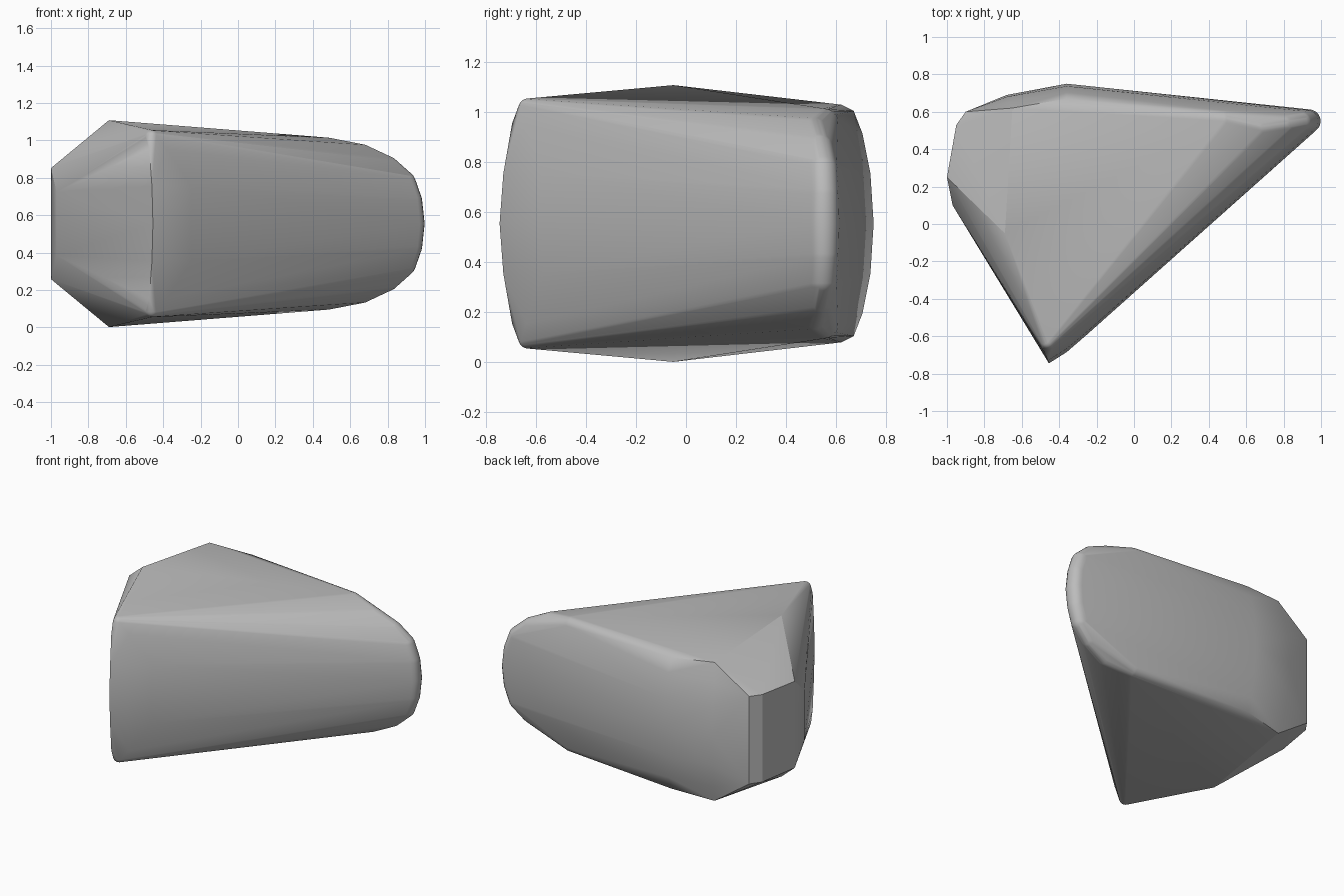
import bpy, bmesh, math
from mathutils import Vector

cube = bpy.data.objects.get("Cube")
if cube:
    bpy.data.objects.remove(cube, do_unlink=True)

MID = 0.555  # height of the symmetry plane

grey = bpy.data.materials.new("stone_grey")
grey.use_nodes = True
colour = (0.5, 0.5, 0.5, 1)
grey.diffuse_color = colour
grey.node_tree.nodes["Principled BSDF"].inputs["Base Color"].default_value = colour

# Sharp corners of the upper half: x, y, height above the middle
sharp = [
    (-0.69, -0.05, 0.553), (-0.65, 0.62, 0.475), (-0.36, 0.67, 0.45),   # crown
    (-0.36, 0.75, 0), (-0.36, 0.737, 0.2), (-0.36, 0.705, 0.36),        # bulging back
    (-0.68, 0.69, 0), (-0.68, 0.68, 0.2), (-0.67, 0.65, 0.36),
    (-0.90, 0.60, 0.3), (-0.95, 0.53, 0.3),                             # side facet
    (-1.0, 0.25, 0.297), (-0.97, 0.10, 0.17),
    (-0.455, -0.745, 0), (-0.46, -0.73, 0.2), (-0.475, -0.695, 0.4),    # nose edge
    (-0.36, -0.685, 0), (-0.365, -0.67, 0.2), (-0.38, -0.64, 0.4),
    (-0.25, -0.59, 0), (-0.25, -0.575, 0.2),
]

# Soft corners: x, y, height above the middle, radius
soft = [
    (-0.46, -0.63, 0.46, 0.04),
    (0.935, 0.55, 0, 0.063), (0.925, 0.55, 0.12, 0.06),                 # rounded tip
    (0.89, 0.545, 0.22, 0.06), (0.80, 0.53, 0.30, 0.06),
    (0.66, 0.51, 0.36, 0.065), (0.48, 0.55, 0.40, 0.06),
]


def ball(x, y, h, r, seg=20, rings=10):
    """Points on a small sphere that rounds a corner of the hull."""
    for i in range(rings + 1):
        t = math.pi * i / rings
        for j in range(seg):
            a = math.tau * j / seg
            yield Vector((x + r * math.sin(t) * math.cos(a),
                          y + r * math.sin(t) * math.sin(a), h + r * math.cos(t)))


points = [Vector(p) for p in sharp]
for s in soft:
    points += ball(*s)

# Mirror the points about the middle and wrap them in a convex skin
bm = bmesh.new()
for p in points:
    for side in (1, -1):
        bm.verts.new((p.x, p.y, MID + side * p.z))
bmesh.ops.remove_doubles(bm, verts=bm.verts, dist=0.002)
bmesh.ops.convex_hull(bm, input=bm.verts)
bmesh.ops.delete(bm, geom=[v for v in bm.verts if not v.link_faces], context='VERTS')
bmesh.ops.dissolve_limit(bm, angle_limit=math.radians(0.5), verts=bm.verts, edges=bm.edges)
bmesh.ops.recalc_face_normals(bm, faces=bm.faces)

mesh = bpy.data.meshes.new("wedge_stone")
bm.to_mesh(mesh)
bm.free()
mesh.materials.append(grey)
stone = bpy.data.objects.new("wedge_stone", mesh)
bpy.context.collection.objects.link(stone)

# Smooth the rounded creases, keep the facets crisp
bpy.ops.object.select_all(action='DESELECT')
stone.select_set(True)
bpy.context.view_layer.objects.active = stone
bpy.ops.object.shade_smooth_by_angle(angle=math.radians(22))
